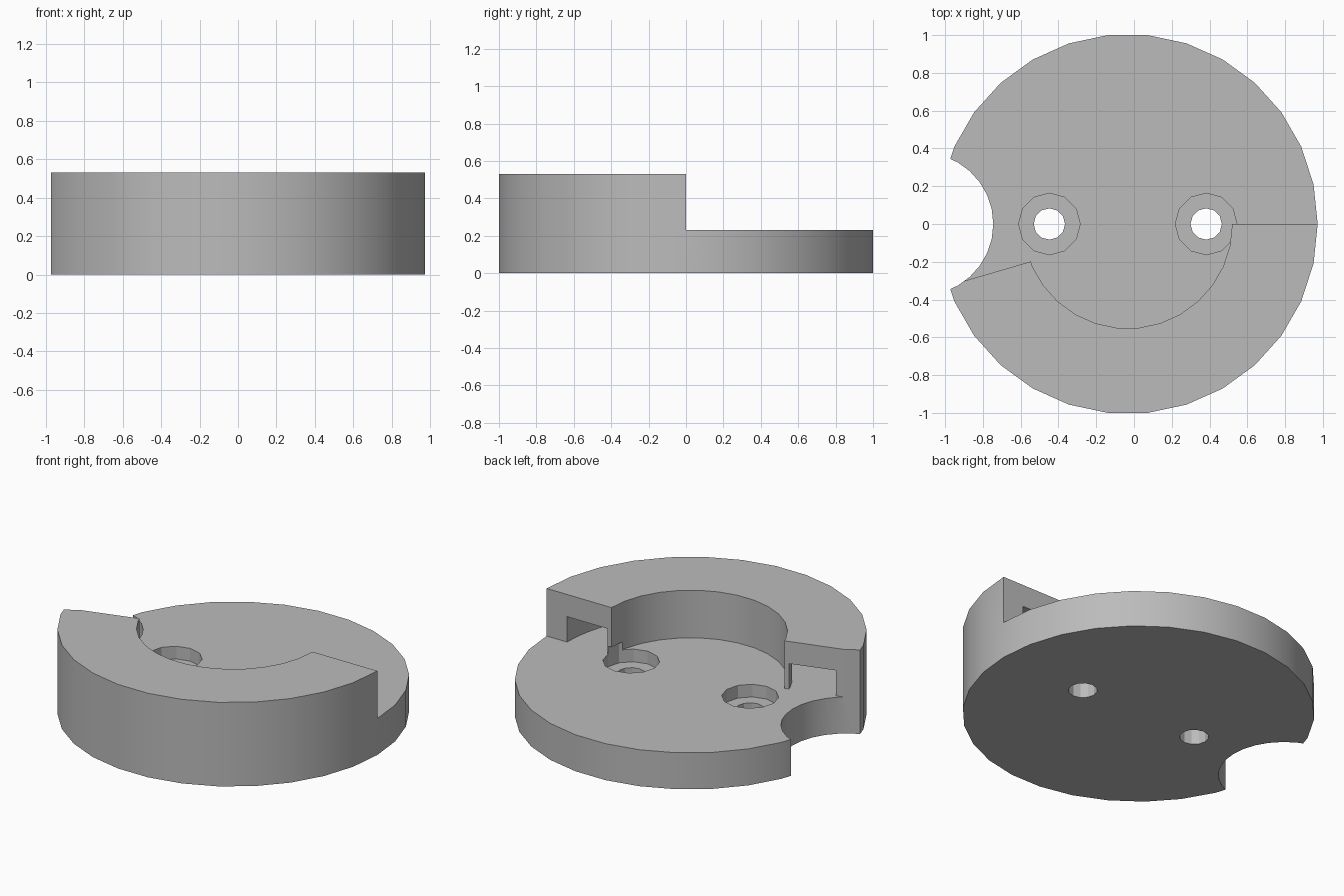
import bpy, bmesh
from math import sin, cos, radians

cube = bpy.data.objects.get("Cube")
if cube:
    bpy.data.objects.remove(cube, do_unlink=True)

CX = -0.033            # axis of the disc
FLOOR, TOP = 0.23, 0.53
ABOVE, BELOW = 0.8, -0.2


def arc(cx, r, start, end, steps):
    """Points on an arc, both ends included."""
    angles = [radians(start + (end - start) * i / steps) for i in range(steps + 1)]
    return [(cx + r * cos(a), r * sin(a)) for a in angles]


def circle(cx, r, sides):
    return arc(cx, r, 0, 360, sides)[:-1]


def prism(name, outline, z0, z1):
    """Extrude a flat outline from z0 to z1."""
    bm = bmesh.new()
    face = bm.faces.new([bm.verts.new((x, y, z0)) for x, y in outline])
    result = bmesh.ops.extrude_face_region(bm, geom=[face])
    verts = [g for g in result["geom"] if isinstance(g, bmesh.types.BMVert)]
    bmesh.ops.translate(bm, vec=(0, 0, z1 - z0), verts=verts)
    bmesh.ops.recalc_face_normals(bm, faces=bm.faces)
    mesh = bpy.data.meshes.new(name)
    bm.to_mesh(mesh)
    bm.free()
    obj = bpy.data.objects.new(name, mesh)
    bpy.context.collection.objects.link(obj)
    return obj


def cut(target, outline, z0, z1):
    """Subtract a prism and discard the cutter."""
    cutter = prism("cutter", outline, z0, z1)
    cutter.hide_render = True
    mod = target.modifiers.new("cut", 'BOOLEAN')
    mod.operation, mod.solver, mod.object = 'DIFFERENCE', 'EXACT', cutter
    bpy.context.view_layer.objects.active = target
    bpy.ops.object.modifier_apply(modifier=mod.name)
    bpy.data.objects.remove(cutter, do_unlink=True)


# Thick disc
body = prism("stepped_disc", circle(CX, 1.0055, 30), 0, TOP)

# Round well, then the open back half, leaving a raised crescent at the front
cut(body, circle(CX, 0.553, 30), FLOOR, ABOVE)
open_half = [(1.5, 0), (1.5, 1.5), (-1.5, 1.5), (-1.5, -0.477), (-0.5, -0.185), (CX, 0)]
cut(body, open_half, FLOOR, ABOVE)

# Curved tunnel under the crescent
tunnel = arc(CX, 0.863, 168, 372, 34) + arc(CX, 0.58, 372, 168, 34)
cut(body, tunnel, FLOOR, 0.39)

# Two counterbored screw holes
for x in (CX - 0.415, CX + 0.415):
    cut(body, circle(x, 0.163, 12), 0.15, 0.28)
    cut(body, circle(x, 0.083, 12), BELOW, FLOOR)

# Round notch in the side
cut(body, circle(-1.122, 0.377, 30), BELOW, ABOVE)

# Grey material
grey = bpy.data.materials.new("grey")
grey.use_nodes = True
colour = (0.5, 0.5, 0.5, 1)
grey.diffuse_color = colour
grey.node_tree.nodes["Principled BSDF"].inputs["Base Color"].default_value = colour
body.data.materials.clear()
body.data.materials.append(grey)

# Smooth outer walls, crisp edges
bpy.ops.object.select_all(action='DESELECT')
body.select_set(True)
bpy.context.view_layer.objects.active = body
bpy.ops.object.shade_smooth_by_angle(angle=radians(25))
